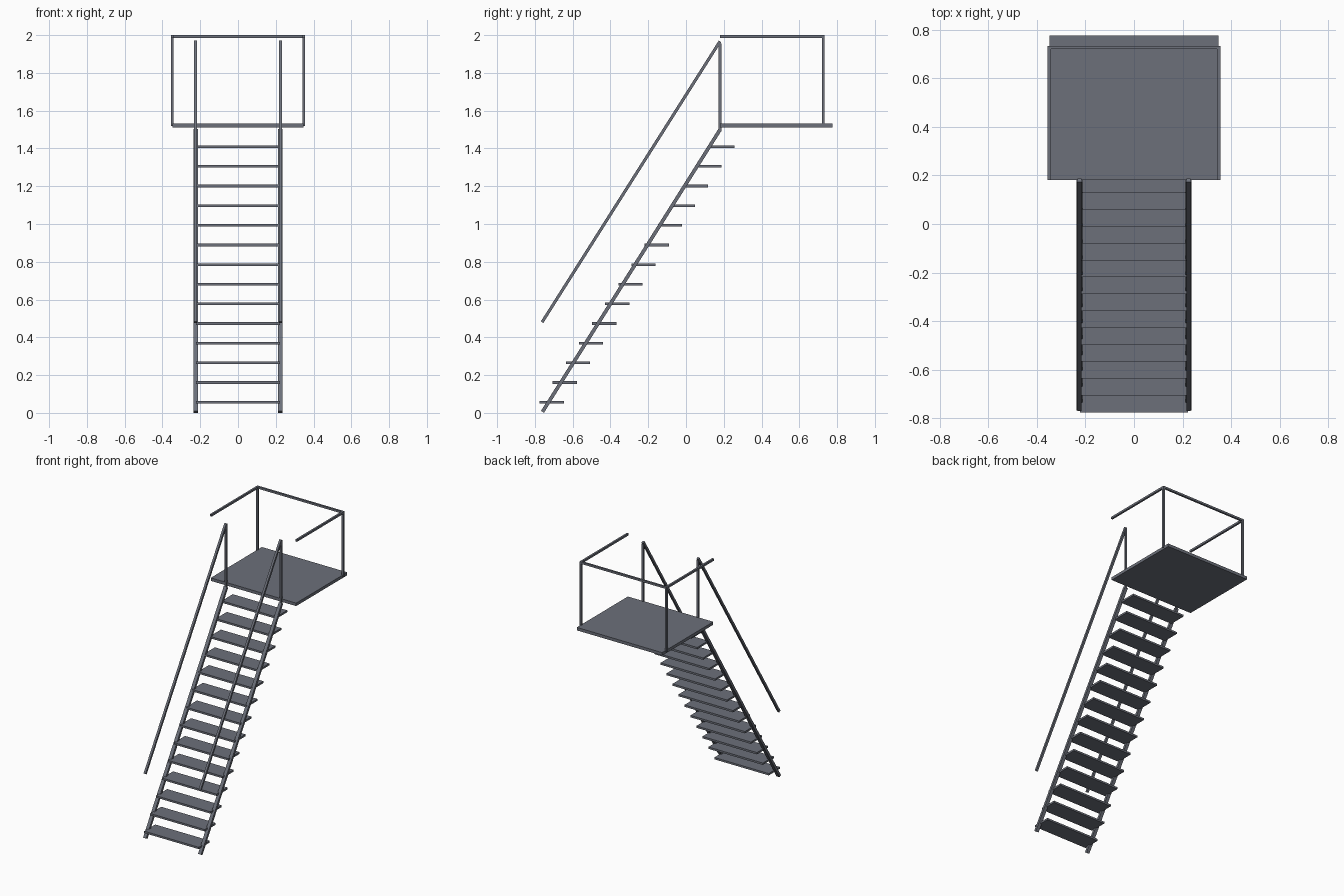
import bpy
from mathutils import Vector, Matrix

if "Cube" in bpy.data.objects:
    bpy.data.objects.remove(bpy.data.objects["Cube"])

# Dark blue-grey painted metal
metal = bpy.data.materials.new("dark_metal")
metal.diffuse_color = (0.15, 0.162, 0.195, 1)
metal.use_nodes = True
metal.node_tree.nodes["Principled BSDF"].inputs["Base Color"].default_value = metal.diffuse_color


def cube(name, matrix):
    """Unit cube shaped by a matrix."""
    bpy.ops.mesh.primitive_cube_add(size=1)
    ob = bpy.context.object
    ob.name = name
    ob.data.transform(matrix)
    ob.data.materials.append(metal)
    return ob


def box(name, x, y, z):
    """Axis-aligned box from (min, max) ranges."""
    lo, hi = Vector((x[0], y[0], z[0])), Vector((x[1], y[1], z[1]))
    return cube(name, Matrix.Translation((lo + hi) / 2) @ Matrix.Diagonal((*(hi - lo), 1)))


def sloped_bar(name, x, start, end, width, thick):
    """Square-cut bar between two (y, z) points at a given x."""
    a, b = Vector((x, *start)), Vector((x, *end))
    along = (b - a).normalized()
    side = Vector((1, 0, 0))
    rot = Matrix((side, along.cross(side), along)).transposed().to_4x4()
    return cube(name, Matrix.Translation((a + b) / 2) @ rot
                @ Matrix.Diagonal((width, thick, (b - a).length, 1)))


# Landing platform
box("platform", (-0.348, 0.348), (0.18, 0.775), (1.51, 1.532))

# Treads
for i in range(14):
    y, z = -0.775 + i * 0.0695, 0.057 + i * 0.104
    box(f"tread_{i + 1}", (-0.222, 0.222), (y, y + 0.128), (z - 0.007, z + 0.007))

for s, label in ((-1, "left"), (1, "right")):
    # Stringers and sloping handrails with their top posts
    x = s * 0.224
    sloped_bar(f"{label}_stringer", x, (-0.76, 0.0055), (0.18, 1.499), 0.025, 0.019)
    sloped_bar(f"{label}_handrail", x, (-0.762, 0.48), (0.18, 1.967), 0.016, 0.016)
    box(f"{label}_stair_post", (x - 0.007, x + 0.007), (0.173, 0.187), (1.49, 1.955))
    # Platform corner post and side rail
    px = s * 0.348
    box(f"{label}_corner_post", (px - 0.007, px + 0.007), (0.719, 0.733), (1.52, 1.99))
    box(f"{label}_side_rail", (px - 0.007, px + 0.007), (0.18, 0.733), (1.985, 2.0))

# Rear rail
box("rear_rail", (-0.341, 0.341), (0.719, 0.733), (1.985, 2.0))
